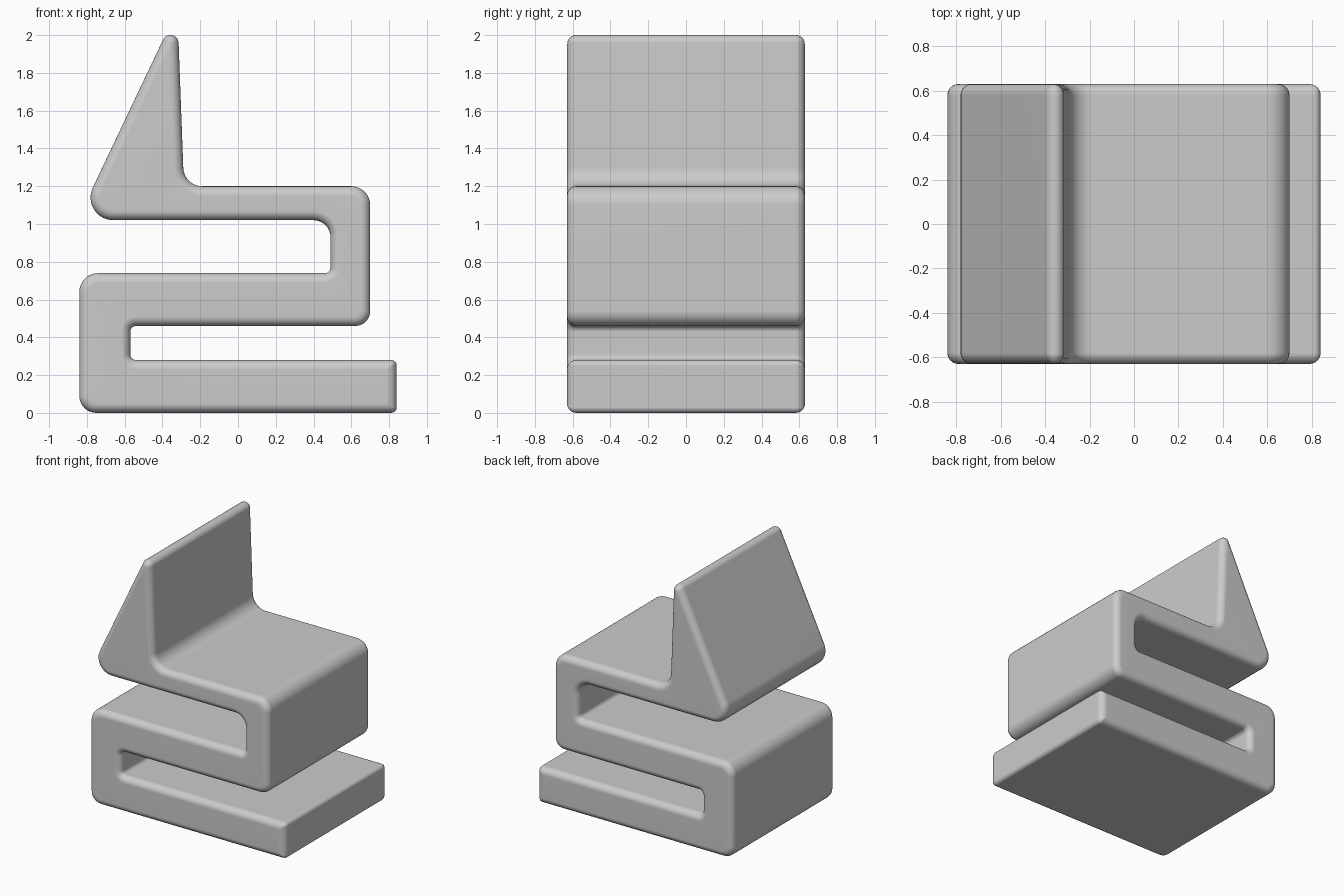
import bpy
import bmesh
import math
from mathutils import Vector

if "Cube" in bpy.data.objects:
    bpy.data.objects.remove(bpy.data.objects["Cube"], do_unlink=True)

HALF_DEPTH = 0.63
RIM = 0.05
RIM_STEPS = 6
ARC_STEPS = 8

# Side profile of the folded ribbon: x, z, corner radius (counter-clockwise)
PROFILE = [
    (-0.84, 0.0, 0.09), (0.84, 0.0, 0.03),       # base slab
    (0.84, 0.28, 0.03), (-0.57, 0.28, 0.03),
    (-0.57, 0.46, 0.03), (0.70, 0.46, 0.08),     # middle fold
    (0.70, 1.20, 0.10), (-0.286, 1.20, 0.10),    # seat
    (-0.321, 2.135, 0.043), (-0.851, 1.02, 0.12),  # backrest wedge
    (0.49, 1.02, 0.09), (0.49, 0.74, 0.03),
    (-0.84, 0.74, 0.10),
]


def rounded_outline(inset):
    """Profile moved inwards by inset, with every corner filleted."""
    points = []
    count = len(PROFILE)
    for i, (x, z, radius) in enumerate(PROFILE):
        corner = Vector((x, z))
        before = (corner - Vector(PROFILE[i - 1][:2])).normalized()
        after = (Vector(PROFILE[(i + 1) % count][:2]) - corner).normalized()
        turn = math.atan2(before.x * after.y - before.y * after.x, before.dot(after))
        side = 1 if turn > 0 else -1
        # Bisector pointing into the fillet; it leaves the body at inner corners
        bisector = (after - before).normalized()
        half_cos = math.cos(turn / 2)
        corner += bisector * side * inset / half_cos
        r = max(radius - side * inset, 0.004)
        centre = corner + bisector * r / half_cos
        start = math.atan2(before.y, before.x) - side * math.pi / 2
        for k in range(ARC_STEPS + 1):
            a = start + turn * k / ARC_STEPS
            points.append(centre + r * Vector((math.cos(a), math.sin(a))))
    return points


# Rounded rim: stacked outlines from the front face to the back face
stations = []
for k in range(RIM_STEPS + 1):
    a = math.pi / 2 * k / RIM_STEPS
    stations.append((RIM * (1 - math.sin(a)), -HALF_DEPTH + RIM * (1 - math.cos(a))))
stations += [(inset, -y) for inset, y in reversed(stations)]

bm = bmesh.new()
rings = [[bm.verts.new((p.x, y, p.y)) for p in rounded_outline(inset)]
         for inset, y in stations]
for near, far in zip(rings, rings[1:]):
    for i in range(len(near)):
        bm.faces.new((near[i - 1], near[i], far[i], far[i - 1]))
caps = [bm.faces.new(rings[0]), bm.faces.new(rings[-1])]
bmesh.ops.recalc_face_normals(bm, faces=bm.faces)
bmesh.ops.triangulate(bm, faces=caps)

mesh = bpy.data.meshes.new("folded_chair")
bm.to_mesh(mesh)
bm.free()
chair = bpy.data.objects.new("folded_chair", mesh)
bpy.context.collection.objects.link(chair)

# Plain grey finish
grey = bpy.data.materials.new("plain_grey")
grey.use_nodes = True
colour = (0.6, 0.6, 0.6, 1)
grey.diffuse_color = colour
grey.node_tree.nodes["Principled BSDF"].inputs["Base Color"].default_value = colour
mesh.materials.append(grey)

# Smooth rounds, flat broad faces
bpy.context.view_layer.objects.active = chair
chair.select_set(True)
bpy.ops.object.shade_smooth_by_angle(angle=math.radians(40))
weighted = chair.modifiers.new("flat_face_normals", 'WEIGHTED_NORMAL')
weighted.keep_sharp = True
